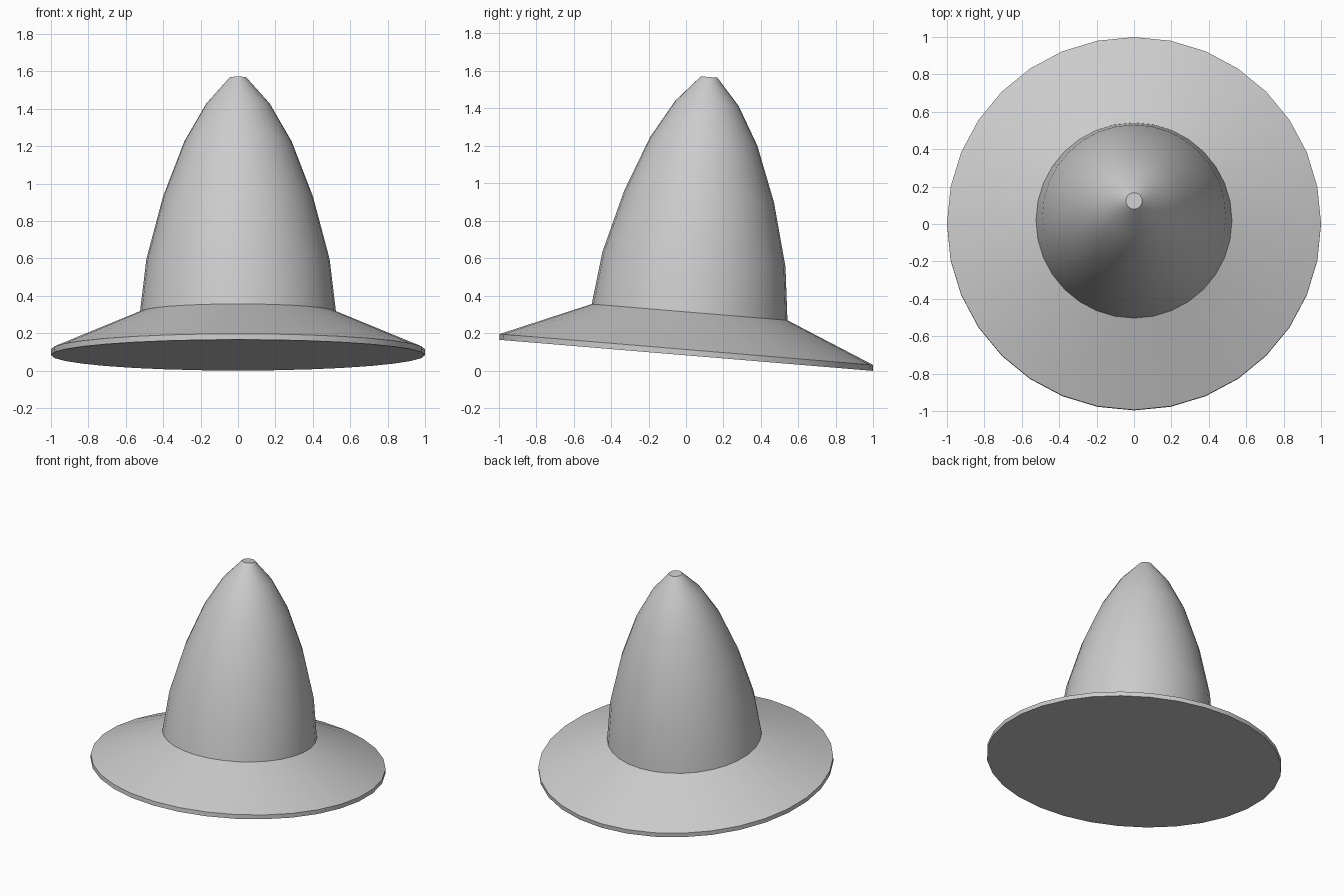
import bpy, bmesh, math
from mathutils import Matrix

if "Cube" in bpy.data.objects:
    bpy.data.objects.remove(bpy.data.objects["Cube"])

SIDES = 32
TILT = math.radians(4.75)

# Profile of the hat: (radius, height along its axis)
profile = [
    (1.0, 0.0), (1.0, 0.031),            # brim rim
    (0.524, 0.231),                      # brim meets crown
    (0.490, 0.514), (0.401, 0.850),      # curved crown
    (0.287, 1.146), (0.169, 1.350), (0.044, 1.490),
]

# Revolve the profile into rings and skin them
bm = bmesh.new()
rings = []
for r, h in profile:
    ring = []
    for i in range(SIDES):
        a = 2 * math.pi * i / SIDES
        ring.append(bm.verts.new((r * math.cos(a), r * math.sin(a), h)))
    rings.append(ring)
for low, high in zip(rings, rings[1:]):
    for i in range(SIDES):
        j = (i + 1) % SIDES
        bm.faces.new((low[i], low[j], high[j], high[i]))

# Flat underside and flat tip
bm.faces.new(rings[0][::-1])
bm.faces.new(rings[-1])

# Tilt back-down, resting the rear of the brim on the ground
bm.transform(Matrix.Translation((0, 0, math.sin(TILT))) @ Matrix.Rotation(-TILT, 4, 'X'))
mesh = bpy.data.meshes.new("pointed_hat")
bm.to_mesh(mesh)
bm.free()
hat = bpy.data.objects.new("pointed_hat", mesh)
bpy.context.collection.objects.link(hat)

# Smooth crown and brim, crisp rim, brim joint and tip
bpy.context.view_layer.objects.active = hat
hat.select_set(True)
bpy.ops.object.shade_smooth_by_angle(angle=math.radians(30))
